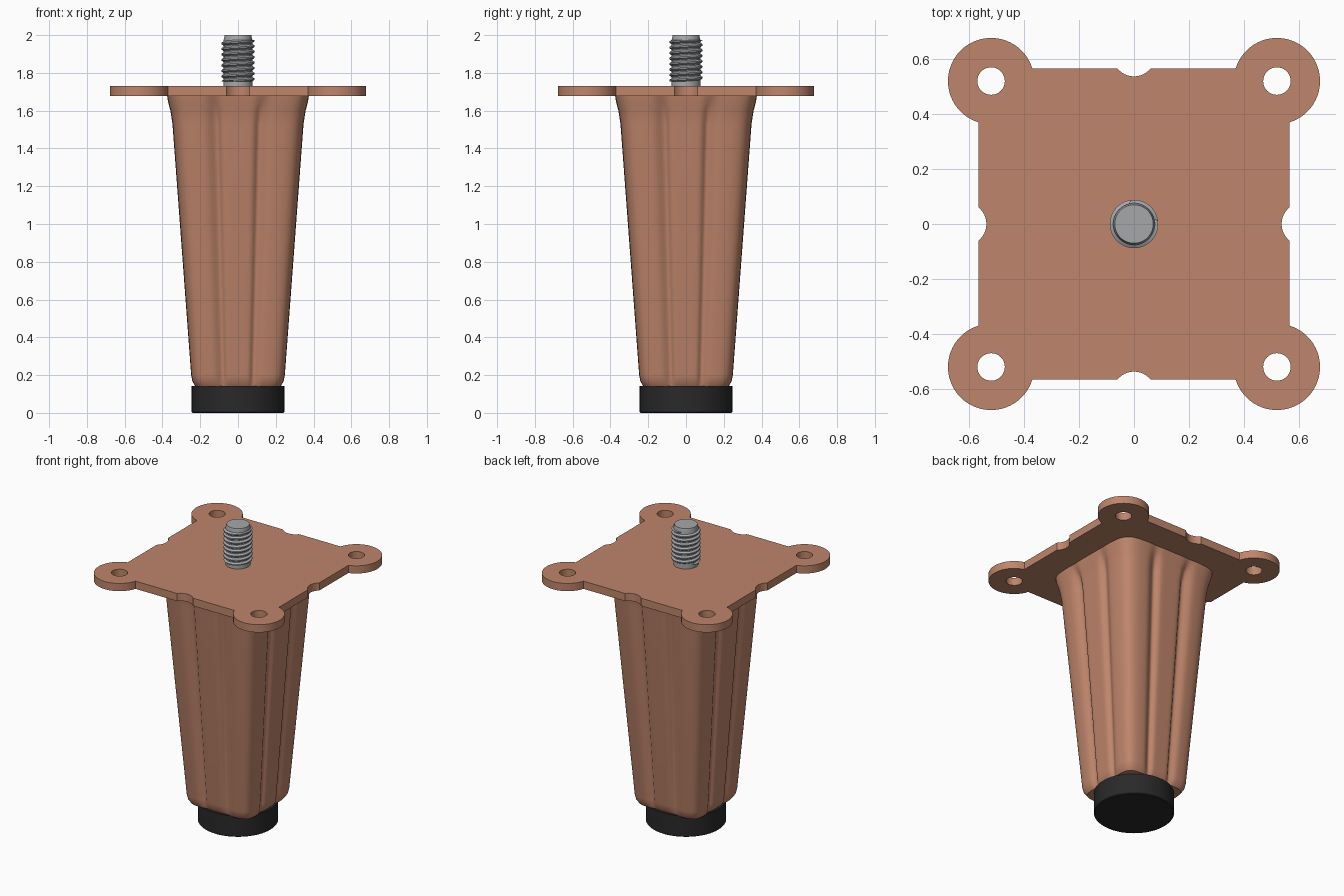
import bpy, bmesh
from math import sin, cos, tan, pi, radians, exp, atan2, hypot

if "Cube" in bpy.data.objects:
    bpy.data.objects.remove(bpy.data.objects["Cube"], do_unlink=True)


def material(name, colour, rough):
    m = bpy.data.materials.new(name)
    m.diffuse_color = (*colour, 1)
    m.use_nodes = True
    node = m.node_tree.nodes["Principled BSDF"]
    node.inputs["Base Color"].default_value = (*colour, 1)
    node.inputs["Roughness"].default_value = rough
    return m


copper = material("copper", (0.52, 0.235, 0.148), 0.5)
steel = material("steel grey", (0.38, 0.39, 0.40), 0.5)
rubber = material("black rubber", (0.022, 0.022, 0.022), 0.7)


def finish(name, bm, mat, angle=35):
    """Clean the mesh, shade it smooth with sharp edges and add it to the scene."""
    bmesh.ops.remove_doubles(bm, verts=bm.verts, dist=0.0002)
    bmesh.ops.recalc_face_normals(bm, faces=bm.faces)
    mesh = bpy.data.meshes.new(name)
    bm.to_mesh(mesh)
    bm.free()
    mesh.materials.clear()
    mesh.materials.append(mat)
    for p in mesh.polygons:
        p.use_smooth = True
    mesh.set_sharp_from_angle(angle=radians(angle))
    obj = bpy.data.objects.new(name, mesh)
    bpy.context.collection.objects.link(obj)
    return obj


def loft(rings):
    """Skin a stack of closed rings and cap both ends."""
    bm = bmesh.new()
    rows = [[bm.verts.new(p) for p in ring] for ring in rings]
    n = len(rows[0])
    for a, b in zip(rows, rows[1:]):
        for i in range(n):
            j = (i + 1) % n
            bm.faces.new((a[i], a[j], b[j], b[i]))
    bm.faces.new(rows[0][::-1])
    bm.faces.new(rows[-1])
    return bm


def circle(r, z, n=64):
    return [(r * cos(2 * pi * i / n), r * sin(2 * pi * i / n), z) for i in range(n)]


# Fluted leg: rounded square with a groove on each side of every face centre
def leg_ring(z, half, depth, n=192):
    ring = []
    for i in range(n):
        t = 2 * pi * i / n
        r = (abs(cos(t)) ** 7 + abs(sin(t)) ** 7) ** (-1 / 7)
        off = abs((t + pi / 4) % (pi / 2) - pi / 4)
        r -= depth * exp(-((tan(off) - 0.36) / 0.09) ** 2)
        ring.append((half * r * cos(t), half * r * sin(t), z))
    return ring


LEG = [(0.14, 0.225, 0.03), (0.165, 0.241, 0.07), (0.2, 0.248, 0.09),
       (1.53, 0.347, 0.09), (1.6, 0.358, 0.07), (1.65, 0.371, 0.03),
       (1.685, 0.376, 0.0)]
finish("fluted_leg", loft([leg_ring(*row) for row in LEG]), copper, 45)

# Foot pad
finish("foot_pad", loft([circle(0.24, 0), circle(0.245, 0.005),
                         circle(0.245, 0.143)]), rubber)

# Mounting plate outline: one quarter is turned round the centre four times
SIDE, EAR, EAR_R, NOTCH, NOTCH_R = 0.565, 0.52, 0.157, 0.615, 0.078


def arc(cx, cy, r, start, end, n):
    return [(cx + r * cos(start + (end - start) * i / n),
             cy + r * sin(start + (end - start) * i / n)) for i in range(n + 1)]


gap = SIDE - EAR
reach = (EAR_R ** 2 - gap ** 2) ** 0.5
ear_start, ear_end = atan2(-reach, gap), atan2(gap, -reach)
half_notch = (NOTCH_R ** 2 - (NOTCH - SIDE) ** 2) ** 0.5
notch_a = atan2(half_notch, SIDE - NOTCH)
quarter = arc(NOTCH, 0, NOTCH_R, 2 * pi - notch_a, notch_a, 12)
quarter += arc(EAR, EAR, EAR_R, ear_start, ear_end, 40)
outline = []
for k in range(4):
    c, s = cos(k * pi / 2), sin(k * pi / 2)
    outline += [(x * c - y * s, x * s + y * c) for x, y in quarter]
loops = [outline]
for sx in (-1, 1):
    for sy in (-1, 1):
        loops.append(arc(sx * EAR, sy * EAR, 0.05, 0, 2 * pi * 31 / 32, 31))

curve = bpy.data.curves.new("plate_outline", "CURVE")
curve.dimensions = "2D"
curve.fill_mode = "BOTH"
curve.extrude = 0.026
for pts in loops:
    spline = curve.splines.new("POLY")
    spline.points.add(len(pts) - 1)
    for p, (x, y) in zip(spline.points, pts):
        p.co = (x, y, 0, 1)
    spline.use_cyclic_u = True
helper = bpy.data.objects.new("plate_outline", curve)
bpy.context.collection.objects.link(helper)
bpy.context.view_layer.update()
graph = bpy.context.evaluated_depsgraph_get()
flat = bpy.data.meshes.new_from_object(helper.evaluated_get(graph))
bm = bmesh.new()
bm.from_mesh(flat)
bpy.data.objects.remove(helper, do_unlink=True)
bpy.data.meshes.remove(flat)
finish("mounting_plate", bm, copper, 30).location.z = 1.704

# Bolt core with a chamfered tip
finish("bolt_core", loft([circle(0.076, 1.72, 48), circle(0.076, 1.975, 48),
                          circle(0.07, 2.0, 48)]), steel)

# Helical thread: alternating root and crest rows that climb one pitch per turn
PITCH, LOW, HIGH, SEG = 0.029, 1.755, 1.975, 48
bm = bmesh.new()
turns = int((HIGH - LOW) / PITCH) + 2
rows = []
for i in range(turns):
    for step, r in ((0, 0.075), (0.3, 0.088), (0.55, 0.088), (0.85, 0.075)):
        row = []
        for k in range(SEG + 1):
            t = 2 * pi * k / SEG
            z = LOW + (i - 1 + step + k / SEG) * PITCH
            inside = LOW < z < HIGH
            rad = r if inside else 0.075
            row.append(bm.verts.new((rad * cos(t), rad * sin(t),
                                     min(max(z, LOW), HIGH))))
        rows.append(row)
for a, b in zip(rows, rows[1:]):
    for k in range(SEG):
        bm.faces.new((a[k], a[k + 1], b[k + 1], b[k]))
bmesh.ops.dissolve_degenerate(bm, edges=bm.edges, dist=0.0002)
finish("bolt_thread", bm, steel, 30)
